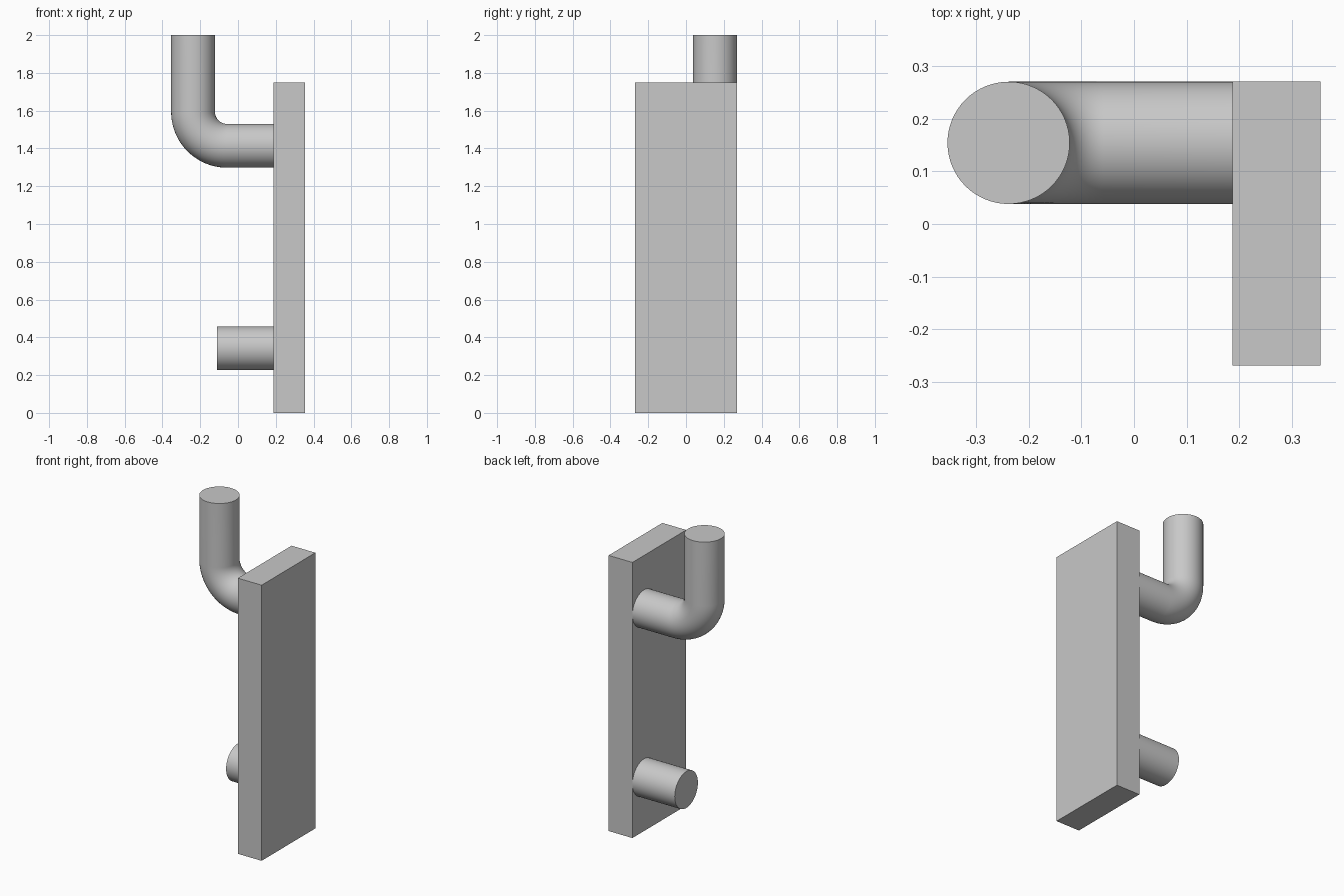
import bpy, bmesh
from math import radians
from mathutils import Vector, Matrix

cube = bpy.data.objects.get("Cube")
if cube:
    bpy.data.objects.remove(cube, do_unlink=True)

grey = bpy.data.materials.new("plain grey")
grey.use_nodes = True
GREY = (0.58, 0.58, 0.58, 1)
grey.diffuse_color = GREY
grey.node_tree.nodes["Principled BSDF"].inputs["Base Color"].default_value = GREY

RADIUS = 0.116      # bar radius
BAR_Y = 0.154       # both bars sit flush with the back edge of the plate
PLATE_X = 0.187     # plate face the bars grow from
BEND = 0.18         # centreline radius of the elbow


def finish(name, bm, smooth=False):
    bmesh.ops.recalc_face_normals(bm, faces=bm.faces)
    mesh = bpy.data.meshes.new(name)
    bm.to_mesh(mesh)
    bm.free()
    mesh.materials.append(grey)
    obj = bpy.data.objects.new(name, mesh)
    bpy.context.collection.objects.link(obj)
    if smooth:
        bpy.ops.object.select_all(action='DESELECT')
        obj.select_set(True)
        bpy.context.view_layer.objects.active = obj
        bpy.ops.object.shade_smooth_by_angle(angle=radians(35))
    return obj


def bar(name, z, end_x, top=None):
    """Round bar running from the plate to end_x, optionally bent up to height top."""
    bm = bmesh.new()
    place = Matrix.Translation((PLATE_X, BAR_Y, z)) @ Matrix.Rotation(radians(90), 4, 'Y')
    bmesh.ops.create_circle(bm, segments=64, radius=RADIUS, cap_ends=False, matrix=place)
    start = bm.edges[:]
    ring = start

    def extrude(edges, offset):
        geom = bmesh.ops.extrude_edge_only(bm, edges=edges)["geom"]
        verts = [g for g in geom if isinstance(g, bmesh.types.BMVert)]
        bmesh.ops.translate(bm, verts=verts, vec=offset)
        return [g for g in geom if isinstance(g, bmesh.types.BMEdge)]

    ring = extrude(ring, Vector((end_x - PLATE_X, 0, 0)))
    if top:
        spun = bmesh.ops.spin(bm, geom=ring, cent=(end_x, BAR_Y, z + BEND), axis=(0, 1, 0),
                              angle=radians(90), steps=20, use_duplicate=False)
        ring = [g for g in spun["geom_last"] if isinstance(g, bmesh.types.BMEdge)]
        ring = extrude(ring, Vector((0, 0, top - z - BEND)))
    # Close both ends
    for edges in (start, ring):
        bmesh.ops.contextual_create(bm, geom=edges)
    return finish(name, bm, smooth=True)


# Flat upright plate
low, high = Vector((PLATE_X, -0.269, 0)), Vector((0.354, 0.27, 1.748))
bm = bmesh.new()
bmesh.ops.create_cube(bm, size=1, matrix=Matrix.Translation((low + high) / 2)
                      @ Matrix.Diagonal((*(high - low), 1)))
finish("upright_plate", bm)

# Bent hook near the top and straight peg near the bottom
bar("bent_hook", 1.414, -0.238 + BEND, top=2.0)
bar("straight_peg", 0.342, -0.11)
